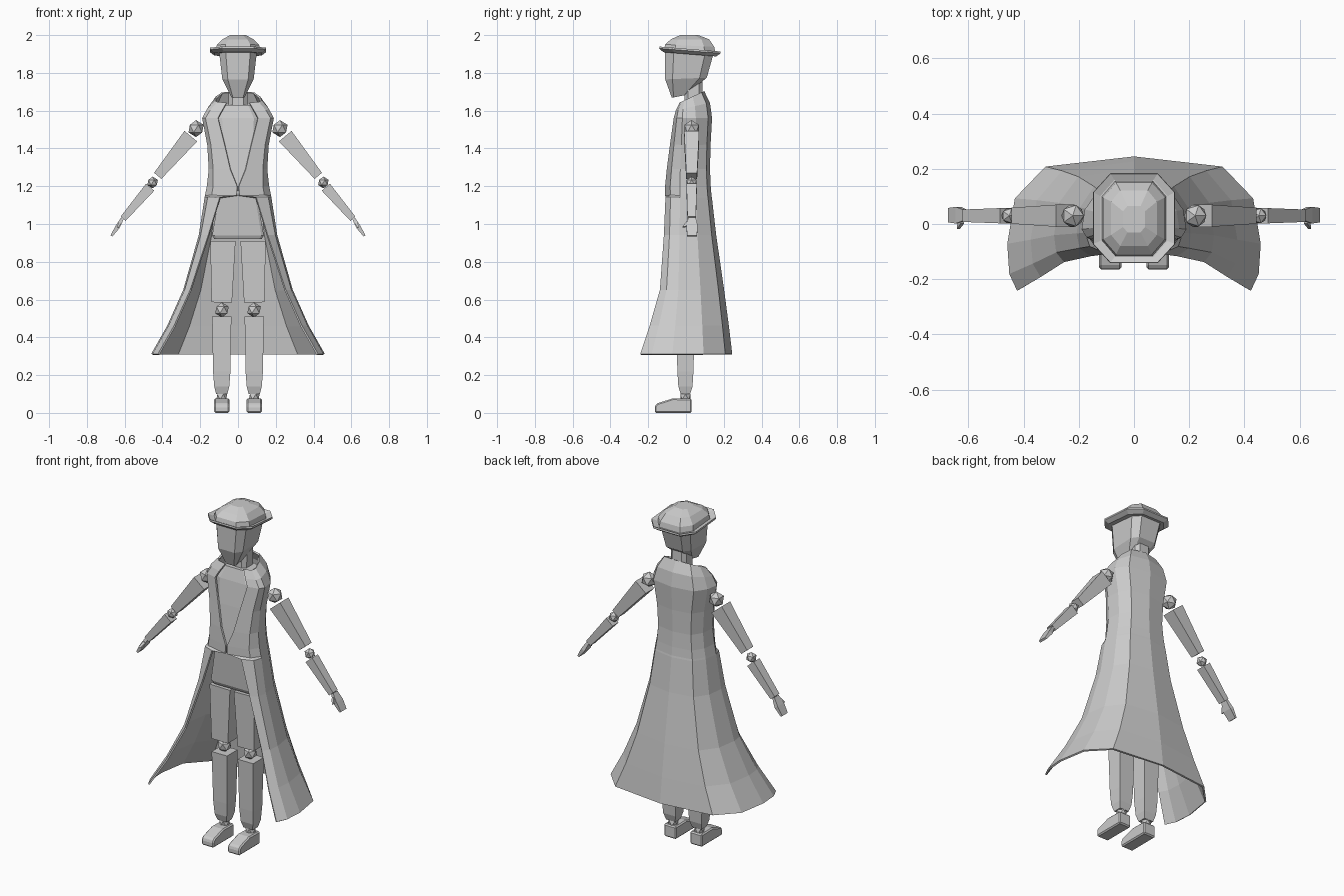
import bpy, bmesh, math
from mathutils import Vector

grey = bpy.data.materials.new("light_grey")
grey.diffuse_color = (0.6, 0.6, 0.6, 1)


def finish(name, bm, recalc=True):
    if recalc:
        bmesh.ops.recalc_face_normals(bm, faces=bm.faces)
    me = bpy.data.meshes.new(name)
    bm.to_mesh(me)
    bm.free()
    me.materials.append(grey)
    ob = bpy.data.objects.new(name, me)
    bpy.context.collection.objects.link(ob)
    return ob


def loft(name, rings, closed=True):
    """Skin a stack of rings; closed rings get end caps."""
    bm = bmesh.new()
    vs = [[bm.verts.new(p) for p in r] for r in rings]
    n = len(vs[0])
    for a, b in zip(vs, vs[1:]):
        for j in range(n if closed else n - 1):
            k = (j + 1) % n
            bm.faces.new((a[j], a[k], b[k], b[j]))
    if closed:
        bm.faces.new(vs[0][::-1])
        bm.faces.new(vs[-1])
    return finish(name, bm, closed)


def octagon(z, hx, y0, y1, c=0.4, tilt=0.0):
    """Chamfered rectangle at height z, sloping along y by tilt."""
    cy, hy = (y0 + y1) / 2, (y1 - y0) / 2
    k = 1 - c
    xy = [(1, -k), (1, k), (k, 1), (-k, 1), (-1, k), (-1, -k), (-k, -1), (k, -1)]
    return [(x * hx, cy + y * hy, z + tilt * (cy + y * hy)) for x, y in xy]


def beam(name, stations):
    """Box limb through stations of (point, width, depth along y)."""
    pts = [Vector(s[0]) for s in stations]
    v = Vector((0, 1, 0))
    u = v.cross((pts[-1] - pts[0]).normalized()).normalized()
    return loft(name, [[p + u * w / 2 * a + v * d / 2 * b
                        for a, b in ((-1, -1), (1, -1), (1, 1), (-1, 1))]
                       for p, (_, w, d) in zip(pts, stations)])


def joint(name, p, r):
    bm = bmesh.new()
    bmesh.ops.create_icosphere(bm, subdivisions=1, radius=r)
    bmesh.ops.translate(bm, verts=bm.verts, vec=p)
    return finish(name, bm)


# Long open coat: height, half width, back y, front y, front edge x, slope
coat_levels = [
    (0.31, 0.455, 0.24, -0.24, 0.42, 0),
    (0.46, 0.37, 0.222, -0.19, 0.335, 0),
    (0.65, 0.285, 0.197, -0.135, 0.25, 0),
    (0.94, 0.203, 0.155, -0.113, 0.155, 0),
    (1.14, 0.172, 0.132, -0.105, 0.095, 0),
    (1.15, 0.17, 0.13, -0.106, 0.006, 0),
    (1.20, 0.16, 0.126, -0.106, 0.004, 0),
    (1.29, 0.15, 0.122, -0.097, 0.04, 0),
    (1.42, 0.158, 0.125, -0.08, 0.07, 0),
    (1.56, 0.185, 0.133, -0.06, 0.105, 0),
    (1.61, 0.16, 0.122, -0.05, 0.085, 0.25),
    (1.655, 0.12, 0.092, -0.03, 0.06, 0.5),
]
rings = []
for z, w, b, f, e, t in coat_levels:
    half = [(e, f), (w - 0.2 * (w - e), 0.75 * f), (w, 0.3 * f),
            (0.94 * w, 0.38 * b), (0.7 * w, 0.85 * b)]
    ring = half + [(0, b)] + [(-x, y) for x, y in reversed(half)]
    rings.append([(x, y, z + t * y) for x, y in ring])
coat = loft("coat", rings, closed=False)
mod = coat.modifiers.new("cloth_thickness", "SOLIDIFY")
mod.thickness, mod.offset = 0.01, 0

# Torso, pelvis and neck
loft("torso", [octagon(1.15, 0.12, -0.09, 0.1), octagon(1.2, 0.115, -0.095, 0.1),
               octagon(1.29, 0.115, -0.085, 0.1), octagon(1.42, 0.13, -0.07, 0.1),
               octagon(1.56, 0.14, -0.05, 0.1), octagon(1.63, 0.09, -0.03, 0.085)])
loft("pelvis", [octagon(0.92, 0.125, -0.055, 0.06, 0.1), octagon(0.94, 0.137, -0.065, 0.07, 0.1),
                octagon(1.15, 0.1, -0.08, 0.09, 0.1)])
loft("neck", [octagon(1.6, 0.05, -0.01, 0.09), octagon(1.8, 0.05, -0.005, 0.085)])

# Head with narrow chin
loft("head", [octagon(1.683, 0.035, -0.075, 0.0, 0.25, 0.2),
              octagon(1.77, 0.083, -0.11, 0.11, 0.35, 0.04),
              octagon(1.91, 0.1, -0.11, 0.148, 0.35)])

# Hat: dished brim and low crown
loft("hat_brim", [octagon(1.9, 0.125, -0.12, 0.16, 0.42, -0.08),
                  octagon(1.918, 0.148, -0.142, 0.184, 0.42, -0.08),
                  octagon(1.928, 0.147, -0.14, 0.182, 0.42, -0.08),
                  octagon(1.917, 0.122, -0.12, 0.16, 0.42, -0.08)])
loft("hat_crown", [octagon(1.91, 0.118, -0.117, 0.157, 0.42, -0.08),
                   octagon(1.945, 0.112, -0.11, 0.15, 0.42, -0.05),
                   octagon(1.978, 0.083, -0.08, 0.122, 0.4),
                   octagon(2.0, 0.04, -0.03, 0.065, 0.4)])

for s, side in ((-1, "left"), (1, "right")):
    # Arm
    joint(side + "_shoulder", (s * 0.222, 0.03, 1.505), 0.045)
    beam(side + "_upper_arm", [((s * 0.25, 0.03, 1.465), 0.087, 0.08),
                               ((s * 0.425, 0.03, 1.255), 0.05, 0.058)])
    joint(side + "_elbow", (s * 0.452, 0.03, 1.22), 0.031)
    beam(side + "_forearm", [((s * 0.465, 0.03, 1.195), 0.057, 0.055),
                             ((s * 0.608, 0.03, 1.028), 0.035, 0.045)])
    beam(side + "_hand", [((s * 0.612, 0.032, 1.03), 0.016, 0.04),
                          ((s * 0.637, 0.032, 0.985), 0.024, 0.06),
                          ((s * 0.67, 0.032, 0.937), 0.012, 0.052)])
    beam(side + "_thumb", [((s * 0.622, 0.012, 1.01), 0.015, 0.02),
                           ((s * 0.637, -0.012, 0.983), 0.011, 0.014)])
    # Leg
    beam(side + "_thigh", [((s * 0.086, 0, 0.585), 0.108, 0.1),
                           ((s * 0.08, 0, 0.91), 0.134, 0.115)])
    joint(side + "_knee", (s * 0.085, -0.005, 0.545), 0.04)
    beam(side + "_shin", [((s * 0.086, -0.003, 0.1), 0.06, 0.05),
                          ((s * 0.086, -0.003, 0.14), 0.08, 0.075),
                          ((s * 0.086, -0.003, 0.22), 0.092, 0.085),
                          ((s * 0.086, -0.003, 0.51), 0.102, 0.1)])
    joint(side + "_ankle", (s * 0.086, -0.003, 0.085), 0.032)
    # Shoe: wedge profile across the foot width
    shoe = [(0.03, 0.0), (0.03, 0.075), (-0.07, 0.077), (-0.155, 0.05), (-0.165, 0.035), (-0.165, 0.0)]
    ob = loft(side + "_shoe", [[(s * 0.086 + x, y, z) for y, z in shoe] for x in (-0.04, 0.04)])
    bev = ob.modifiers.new("soft_edges", "BEVEL")
    bev.width, bev.segments = 0.007, 1
